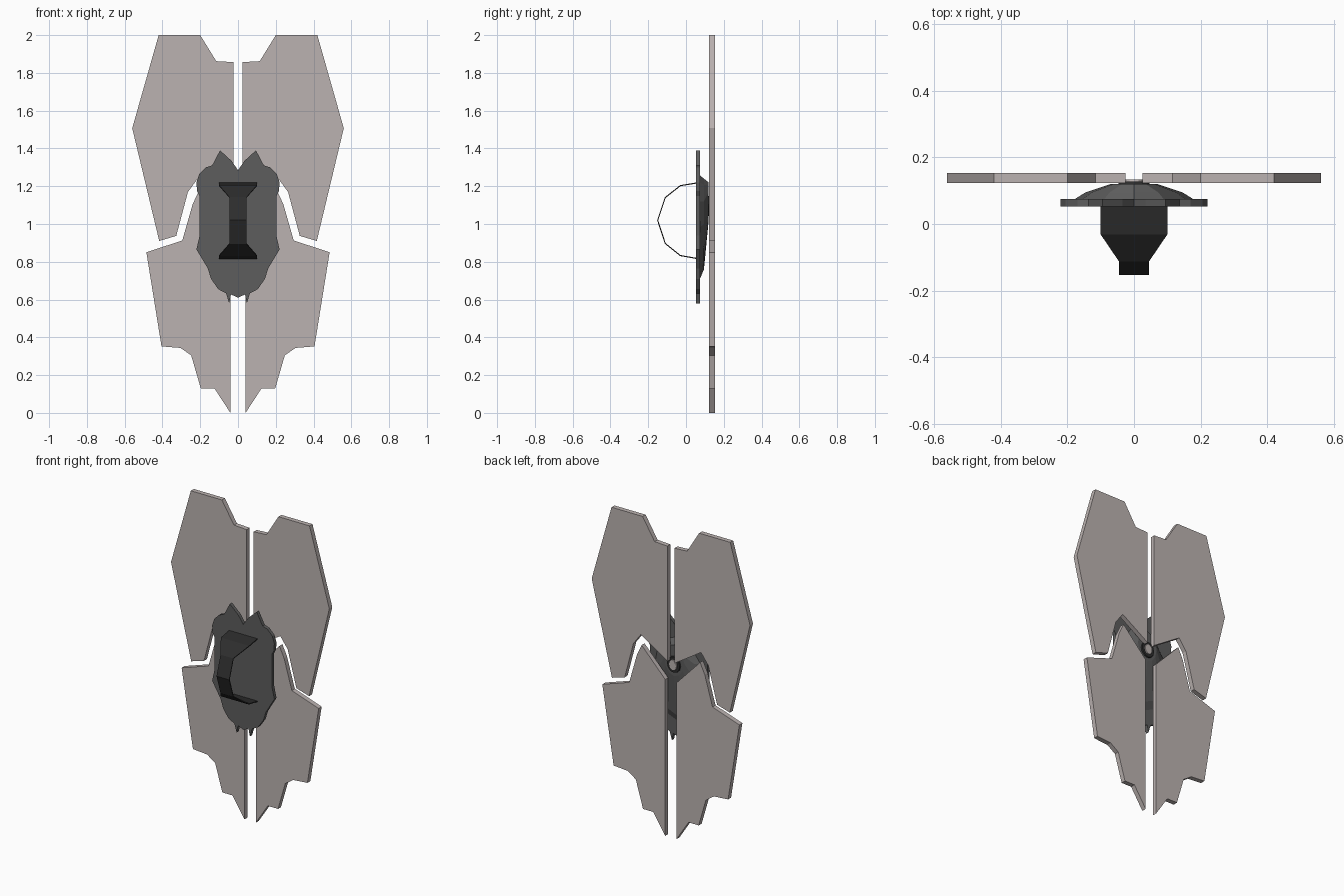
import bpy, bmesh, math

if "Cube" in bpy.data.objects:
    bpy.data.objects.remove(bpy.data.objects["Cube"])


def material(name, rgb):
    m = bpy.data.materials.new(name)
    m.diffuse_color = (*rgb, 1)
    m.use_nodes = True
    m.node_tree.nodes["Principled BSDF"].inputs["Base Color"].default_value = m.diffuse_color
    return m


PALE = material("warm_grey", (0.50, 0.45, 0.44))
DARK = material("dark_grey", (0.11, 0.11, 0.11))
BLACK = material("near_black", (0.026, 0.026, 0.026))


def finish(bm, name, mat):
    bmesh.ops.recalc_face_normals(bm, faces=bm.faces)
    me = bpy.data.meshes.new(name)
    bm.to_mesh(me)
    bm.free()
    me.materials.append(mat)
    ob = bpy.data.objects.new(name, me)
    bpy.context.collection.objects.link(ob)
    return ob


def plate(name, pts, y0, y1, mat):
    """Extrude an (x, z) outline from y0 to y1."""
    bm = bmesh.new()
    face = bm.faces.new([bm.verts.new((x, y0, z)) for x, z in pts])
    ext = bmesh.ops.extrude_face_region(bm, geom=[face])["geom"]
    for v in ext:
        if isinstance(v, bmesh.types.BMVert):
            v.co.y = y1
    return finish(bm, name, mat)


def loft(name, rings, mat, sides=12):
    """Join elliptical rings (y, centre z, radius x, radius z)."""
    bm = bmesh.new()
    loops = []
    for y, cz, rx, rz in rings:
        angles = [2 * math.pi * i / sides for i in range(sides)]
        loops.append([bm.verts.new((rx * math.cos(a), y, cz + rz * math.sin(a))) for a in angles])
    for a, b in zip(loops, loops[1:]):
        for i in range(sides):
            j = (i + 1) % sides
            bm.faces.new((a[i], a[j], b[j], b[i]))
    bm.faces.new(loops[0])
    bm.faces.new(loops[-1])
    return finish(bm, name, mat)


# Four wing panels
upper = [(0.025, 1.857), (0.115, 1.862), (0.20, 2.0), (0.42, 2.0), (0.56, 1.507),
         (0.417, 0.91), (0.327, 0.937), (0.265, 1.17), (0.213, 1.24), (0.025, 1.12)]
lower = [(0.04, 1.0), (0.207, 1.175), (0.24, 1.105), (0.295, 0.913), (0.485, 0.85),
         (0.405, 0.352), (0.305, 0.344), (0.248, 0.305), (0.197, 0.13),
         (0.125, 0.13), (0.04, 0.0)]
for side, s in (("right", 1), ("left", -1)):
    for part, pts in (("upper", upper), ("lower", lower)):
        plate(f"{part}_panel_{side}", [(s * x, z) for x, z in pts], 0.123, 0.153, PALE)

# Central backing plate, mirrored outline
half = [(0, 1.285), (0.035, 1.335), (0.095, 1.39), (0.137, 1.31), (0.17, 1.30),
        (0.205, 1.265), (0.22, 1.22), (0.217, 1.175), (0.203, 1.147), (0.203, 0.94),
        (0.22, 0.865), (0.16, 0.765), (0.143, 0.71), (0.105, 0.655), (0.063, 0.633),
        (0.047, 0.58), (0.037, 0.627), (0, 0.61)]
plate("centre_plate", half + [(-x, z) for x, z in half[-2:0:-1]], 0.053, 0.075, DARK)

# Stepped mount behind the centre plate, with its hub
loft("rear_mount", [(0.07, 0.98, 0.185, 0.28), (0.095, 1.0, 0.145, 0.24),
                    (0.12, 1.12, 0.07, 0.10)], DARK)
loft("hub_ring", [(0.11, 1.095, 0.05, 0.055), (0.128, 1.095, 0.045, 0.05)], BLACK)
loft("hub_cap", [(0.12, 1.095, 0.03, 0.036), (0.134, 1.095, 0.026, 0.032)], PALE)

# Bent strap handle: (y, z, half width)
strap = [(0.055, 1.217, 0.10), (-0.03, 1.203, 0.10), (-0.11, 1.14, 0.045), (-0.15, 1.02, 0.045),
         (-0.11, 0.897, 0.045), (-0.03, 0.833, 0.10), (0.055, 0.818, 0.10)]
bm = bmesh.new()
rows = [[bm.verts.new((s * w, y, z)) for s in (-1, 1)] for y, z, w in strap]
for a, b in zip(rows, rows[1:]):
    bm.faces.new((a[0], a[1], b[1], b[0]))
handle = finish(bm, "handle_strap", BLACK)
mod = handle.modifiers.new("thickness", 'SOLIDIFY')
mod.thickness = 0.006
mod.offset = 0
